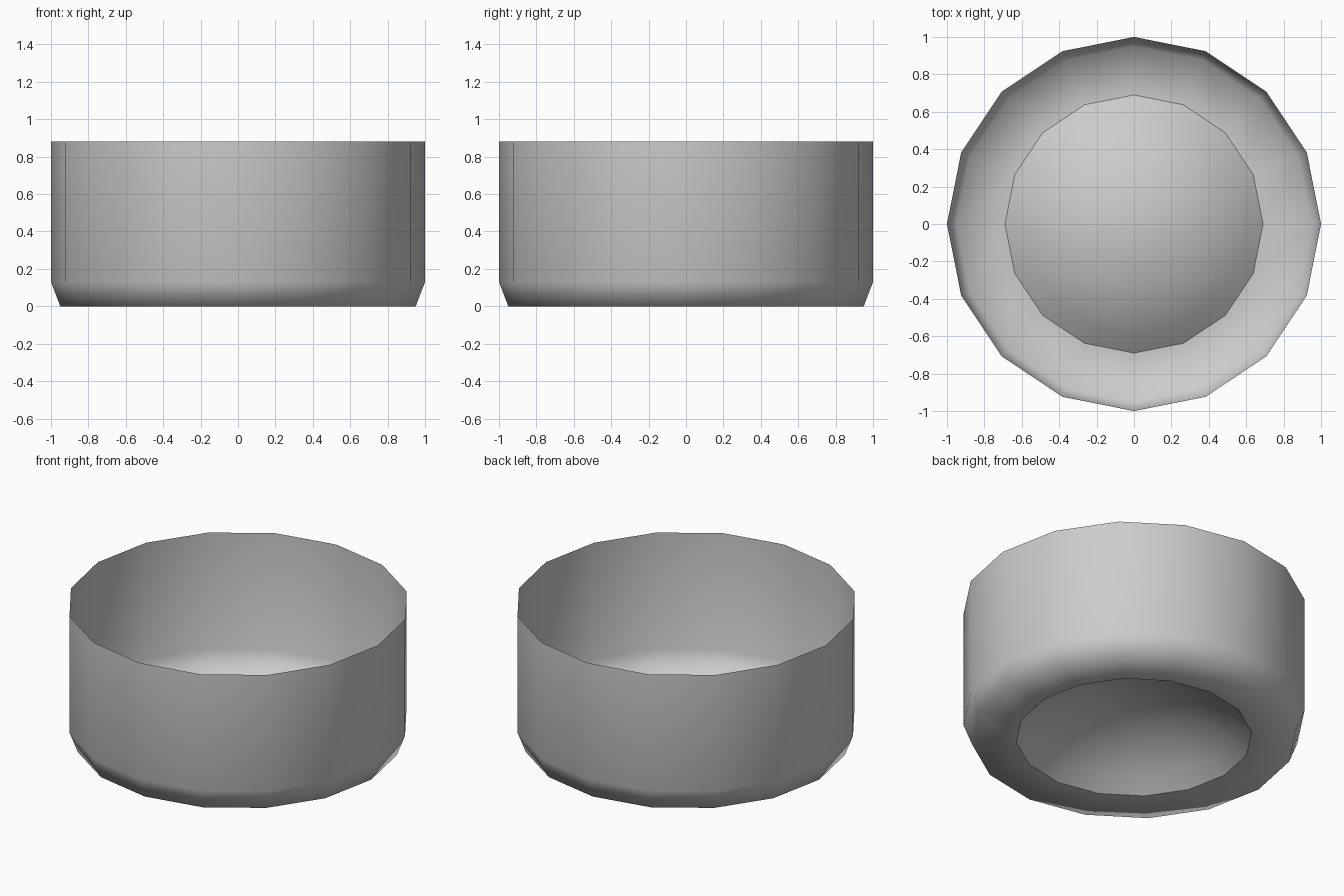
import bpy, bmesh, math

if "Cube" in bpy.data.objects:
    bpy.data.objects.remove(bpy.data.objects["Cube"])

SIDES = 16
FOOT_R, DOME_H, DOME_RINGS = 0.69, 0.27, 6

# Profile (radius, z): domed base, flat foot ring, bevel, straight wall
ball = (FOOT_R ** 2 + DOME_H ** 2) / (2 * DOME_H)
edge = math.asin(FOOT_R / ball)
profile = []
for i in range(1, DOME_RINGS + 1):
    a = edge * i / DOME_RINGS
    profile.append((ball * math.sin(a), DOME_H - ball * (1 - math.cos(a))))
profile += [(0.95, 0), (1, 0.13), (1, 0.88)]

# Revolve the profile into a thin open shell
bm = bmesh.new()
rings = []
for r, z in profile:
    ring = []
    for j in range(SIDES):
        t = 2 * math.pi * j / SIDES
        ring.append(bm.verts.new((r * math.cos(t), r * math.sin(t), z)))
    rings.append(ring)
centre = bm.verts.new((0, 0, DOME_H))
for j in range(SIDES):
    k = (j + 1) % SIDES
    bm.faces.new((centre, rings[0][k], rings[0][j]))
    for a, b in zip(rings, rings[1:]):
        bm.faces.new((a[j], a[k], b[k], b[j]))

# Smooth shading with a crisp crease round the dome
for f in bm.faces:
    f.smooth = True
foot = rings[DOME_RINGS - 1]
for j in range(SIDES):
    bm.edges.get((foot[j], foot[(j + 1) % SIDES])).smooth = False

mesh = bpy.data.meshes.new("open_cup")
bm.to_mesh(mesh)
bm.free()
cup = bpy.data.objects.new("open_cup", mesh)
bpy.context.collection.objects.link(cup)
